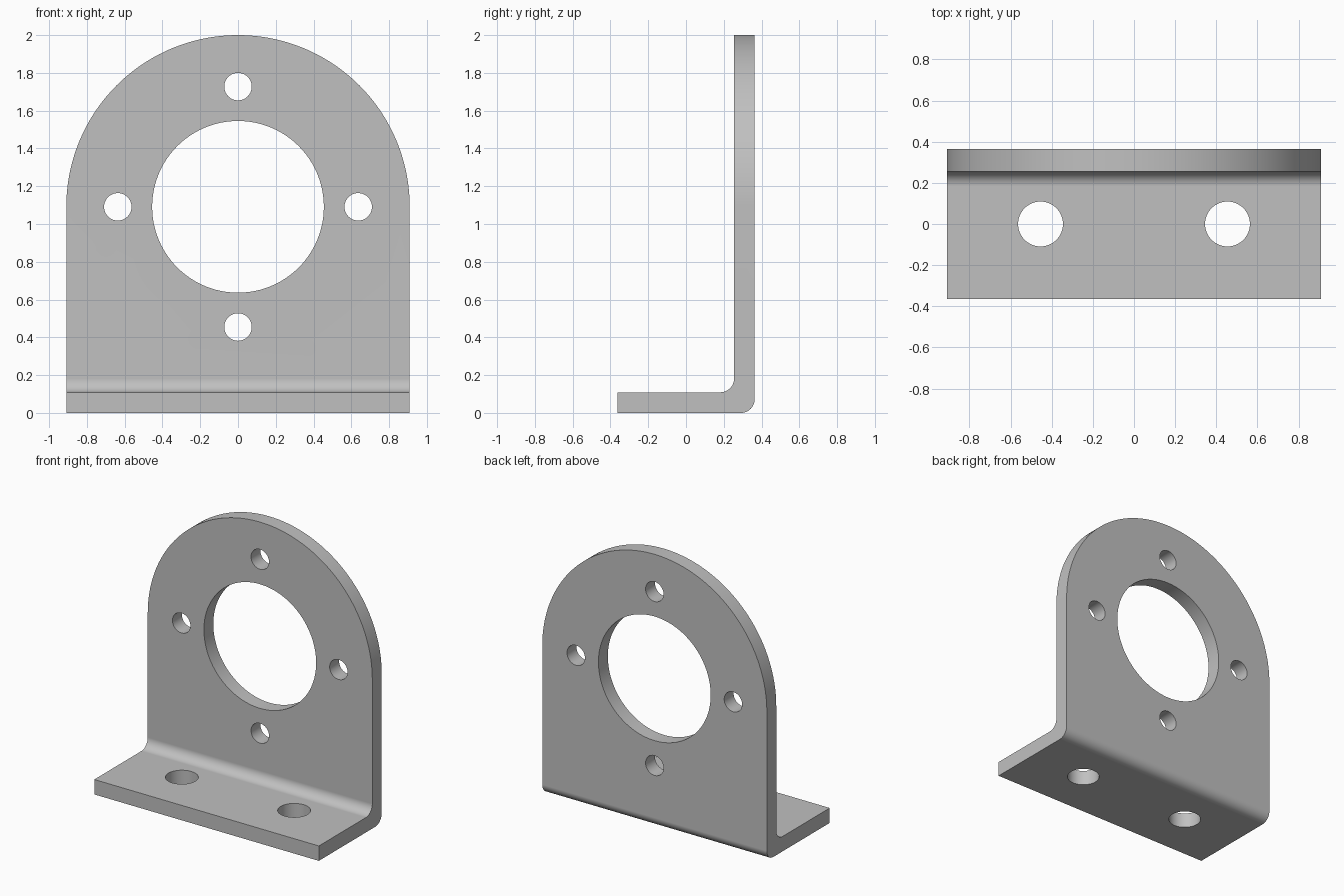
import bpy
import bmesh
from math import sin, cos, pi
from mathutils import Matrix, Vector

cube = bpy.data.objects.get("Cube")
if cube:
    bpy.data.objects.remove(cube, do_unlink=True)

U = 2 / 55              # one design unit
HALF_W = 25 * U         # half width, also the arch radius
HALF_D = 10 * U         # half depth of the foot
T = 3 * U               # sheet thickness
BEND = 2 * U            # inner and outer bend radius
AXIS_Z = 30 * U         # height of the main bore

steel = bpy.data.materials.new("plain_grey")
steel.use_nodes = True
GREY = (0.53, 0.53, 0.53, 1)
steel.diffuse_color = GREY
steel.node_tree.nodes["Principled BSDF"].inputs["Base Color"].default_value = GREY


def arc(cx, cy, r, start, end, n):
    """Points on an arc, angles in half turns."""
    angles = [pi * (start + (end - start) * i / n) for i in range(n + 1)]
    return [(cx + r * cos(a), cy + r * sin(a)) for a in angles]


def add_object(name, bm):
    bmesh.ops.recalc_face_normals(bm, faces=bm.faces)
    mesh = bpy.data.meshes.new(name)
    bm.to_mesh(mesh)
    bm.free()
    obj = bpy.data.objects.new(name, mesh)
    bpy.context.collection.objects.link(obj)
    mesh.materials.append(steel)
    return obj


def prism(name, points, push):
    """Extrude a closed outline of 3D points along a vector."""
    bm = bmesh.new()
    face = bm.faces.new([bm.verts.new(p) for p in points])
    moved = bmesh.ops.extrude_face_region(bm, geom=[face])["geom"]
    verts = [v for v in moved if isinstance(v, bmesh.types.BMVert)]
    bmesh.ops.translate(bm, verts=verts, vec=Vector(push))
    return add_object(name, bm)


def drill(name, centre, radius, rotation, sides):
    bm = bmesh.new()
    bmesh.ops.create_cone(bm, cap_ends=True, segments=sides, radius1=radius,
                          radius2=radius, depth=0.4,
                          matrix=Matrix.Translation(centre) @ rotation)
    return add_object(name, bm)


def apply_modifier(obj, mod):
    bpy.context.view_layer.objects.active = obj
    bpy.ops.object.modifier_apply(modifier=mod.name)


def cut(obj, cutter, operation):
    cutter.hide_render = True
    mod = obj.modifiers.new("cut", "BOOLEAN")
    mod.operation = operation
    mod.solver = "EXACT"
    mod.object = cutter
    apply_modifier(obj, mod)
    bpy.data.objects.remove(cutter, do_unlink=True)


# Bent sheet: L-shaped side profile (y, z), wider and taller than needed
inner_y = HALF_D - T
profile = [(-HALF_D, 0)]
profile += arc(HALF_D - BEND, BEND, BEND, -0.5, 0, 12)
profile += [(HALF_D, 2.2), (inner_y, 2.2)]
profile += arc(inner_y - BEND, T + BEND, BEND, 0, -0.5, 12)
profile += [(-HALF_D, T)]
bracket = prism("angle_bracket", [(-1.1, y, z) for y, z in profile], (2.2, 0, 0))

# Trim the sheet to a round-topped outline
outline = [(-HALF_W, -0.2), (HALF_W, -0.2)]
outline += arc(0, AXIS_Z, HALF_W, 0, 1, 72)
cut(bracket, prism("outline_cutter", [(x, -1, z) for x, z in outline], (0, 2, 0)),
    "INTERSECT")

# Main bore with four screw holes around it
wall_y = HALF_D - T / 2
across = Matrix.Rotation(pi / 2, 4, "X")
cut(bracket, drill("bore_cutter", (0, wall_y, AXIS_Z), 12.5 * U, across, 96),
    "DIFFERENCE")
for i in range(4):
    a = i * pi / 2
    spot = (17.5 * U * cos(a), wall_y, AXIS_Z + 17.5 * U * sin(a))
    cut(bracket, drill("screw_cutter", spot, 2 * U, across, 48), "DIFFERENCE")

# Two mounting holes in the foot
for side in (-1, 1):
    spot = (side * 12.5 * U, 0, T / 2)
    cut(bracket, drill("mount_cutter", spot, 3 * U, Matrix.Identity(4), 48),
        "DIFFERENCE")

# One material, smooth bends and crisp edges
bracket.data.materials.clear()
bracket.data.materials.append(steel)
bpy.ops.object.select_all(action="DESELECT")
bracket.select_set(True)
bpy.context.view_layer.objects.active = bracket
bpy.ops.object.shade_smooth_by_angle()
normals = bracket.modifiers.new("flat_normals", "WEIGHTED_NORMAL")
normals.keep_sharp = True
